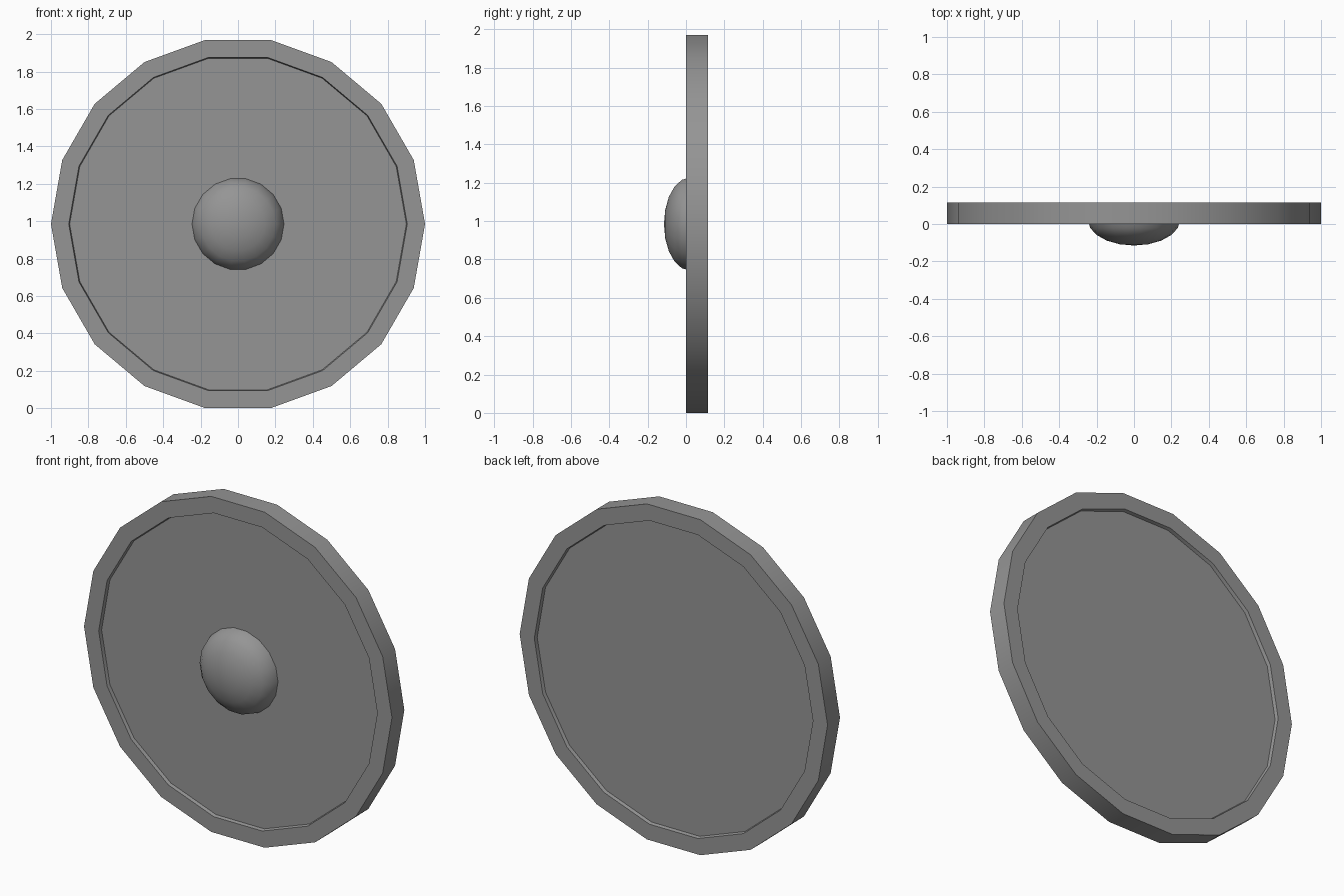
import bpy, bmesh, math
from mathutils import Vector

SIDES = 18
CENTRE_Z = math.cos(math.pi / SIDES)   # flat bottom edge rests on the ground
THICK = 0.115
RECESS = 0.02

if "Cube" in bpy.data.objects:
    bpy.data.objects.remove(bpy.data.objects["Cube"], do_unlink=True)

grey = bpy.data.materials.new("plain grey")
grey.use_nodes = True
colour = (0.3, 0.3, 0.3, 1)
grey.diffuse_color = colour
grey.node_tree.nodes["Principled BSDF"].inputs["Base Color"].default_value = colour


def lathe(name, profile):
    """Turn a (radius, y) profile around the front-to-back axis."""
    bm = bmesh.new()
    verts = [bm.verts.new((r, y, 0)) for r, y in profile]
    edges = [bm.edges.new(pair) for pair in zip(verts, verts[1:])]
    bmesh.ops.spin(bm, geom=verts + edges, cent=(0, 0, 0), axis=(0, 1, 0),
                   angle=math.tau, steps=SIDES)
    bmesh.ops.remove_doubles(bm, verts=bm.verts, dist=0.0005)
    bmesh.ops.dissolve_limit(bm, angle_limit=0.01, verts=bm.verts, edges=bm.edges)
    bmesh.ops.recalc_face_normals(bm, faces=bm.faces)
    bmesh.ops.translate(bm, verts=bm.verts, vec=Vector((0, 0, CENTRE_Z)))
    mesh = bpy.data.meshes.new(name)
    bm.to_mesh(mesh)
    bm.free()
    mesh.materials.append(grey)
    obj = bpy.data.objects.new(name, mesh)
    bpy.context.collection.objects.link(obj)
    bpy.ops.object.select_all(action="DESELECT")
    obj.select_set(True)
    bpy.context.view_layer.objects.active = obj
    bpy.ops.object.shade_smooth_by_angle(angle=math.radians(35))


# Round board with a raised rim on both faces
front = [(0, RECESS), (0.9, RECESS), (0.905, 0), (1, 0)]
back = [(r, THICK - y) for r, y in reversed(front)]
lathe("shield_board", front + back)

# Flattened dome in the middle of the front face
RINGS = 5
dome = []
for i in range(RINGS + 1):
    a = math.pi / 2 * i / RINGS
    dome.append((0.246 * math.sin(a), RECESS - (THICK + RECESS) * math.cos(a)))
dome.append((0, RECESS + 0.01))
lathe("centre_boss", dome)
